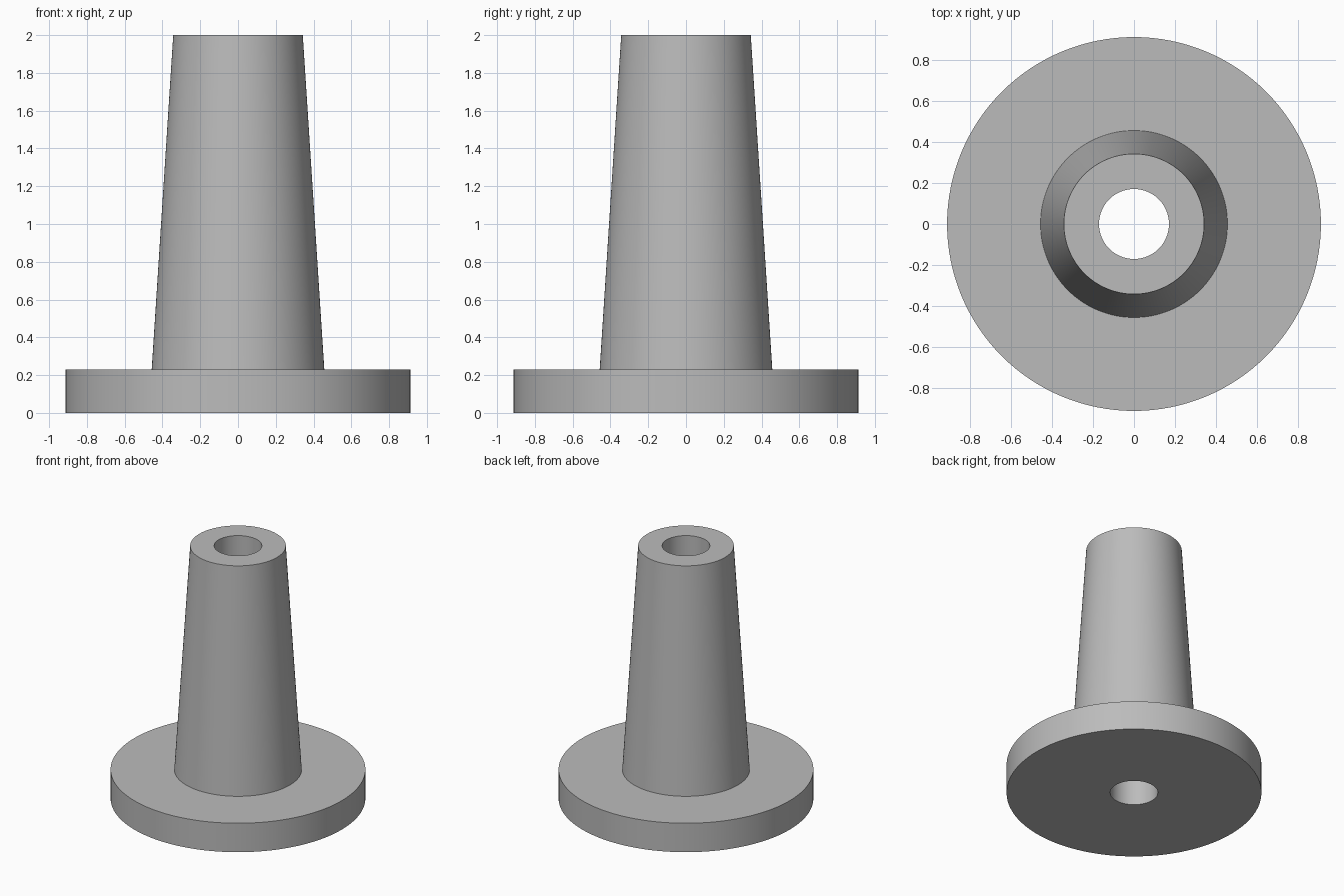
import bpy
import bmesh
import math

cube = bpy.data.objects.get("Cube")
if cube:
    bpy.data.objects.remove(cube, do_unlink=True)

SEGMENTS = 128

# Plain grey material
grey = bpy.data.materials.new("plain_grey")
grey.use_nodes = True
colour = (0.5, 0.5, 0.5, 1.0)
grey.diffuse_color = colour
grey.node_tree.nodes["Principled BSDF"].inputs["Base Color"].default_value = colour


def lathe(name, profile):
    """Revolve a closed (radius, height) profile around the z axis."""
    bm = bmesh.new()
    rings = []
    for radius, height in profile:
        ring = []
        for i in range(SEGMENTS):
            a = math.tau * i / SEGMENTS
            ring.append(bm.verts.new((radius * math.cos(a), radius * math.sin(a), height)))
        rings.append(ring)
    for k, low in enumerate(rings):
        high = rings[(k + 1) % len(rings)]
        for i in range(SEGMENTS):
            j = (i + 1) % SEGMENTS
            bm.faces.new((low[i], low[j], high[j], high[i]))
    bmesh.ops.recalc_face_normals(bm, faces=bm.faces)
    mesh = bpy.data.meshes.new(name)
    bm.to_mesh(mesh)
    bm.free()
    mesh.materials.append(grey)
    obj = bpy.data.objects.new(name, mesh)
    bpy.context.collection.objects.link(obj)
    bpy.ops.object.select_all(action='DESELECT')
    obj.select_set(True)
    bpy.context.view_layer.objects.active = obj
    bpy.ops.object.shade_smooth_by_angle(angle=math.radians(30))
    return obj


# Round flange, tapered post and straight through bore in one solid
bore, post_top, post_base, flange = 0.171, 0.343, 0.457, 0.914
flange_top, top = 0.229, 2.0
lathe("flanged_tapered_sleeve", [
    (bore, 0), (flange, 0), (flange, flange_top),
    (post_base, flange_top), (post_top, top), (bore, top),
])
